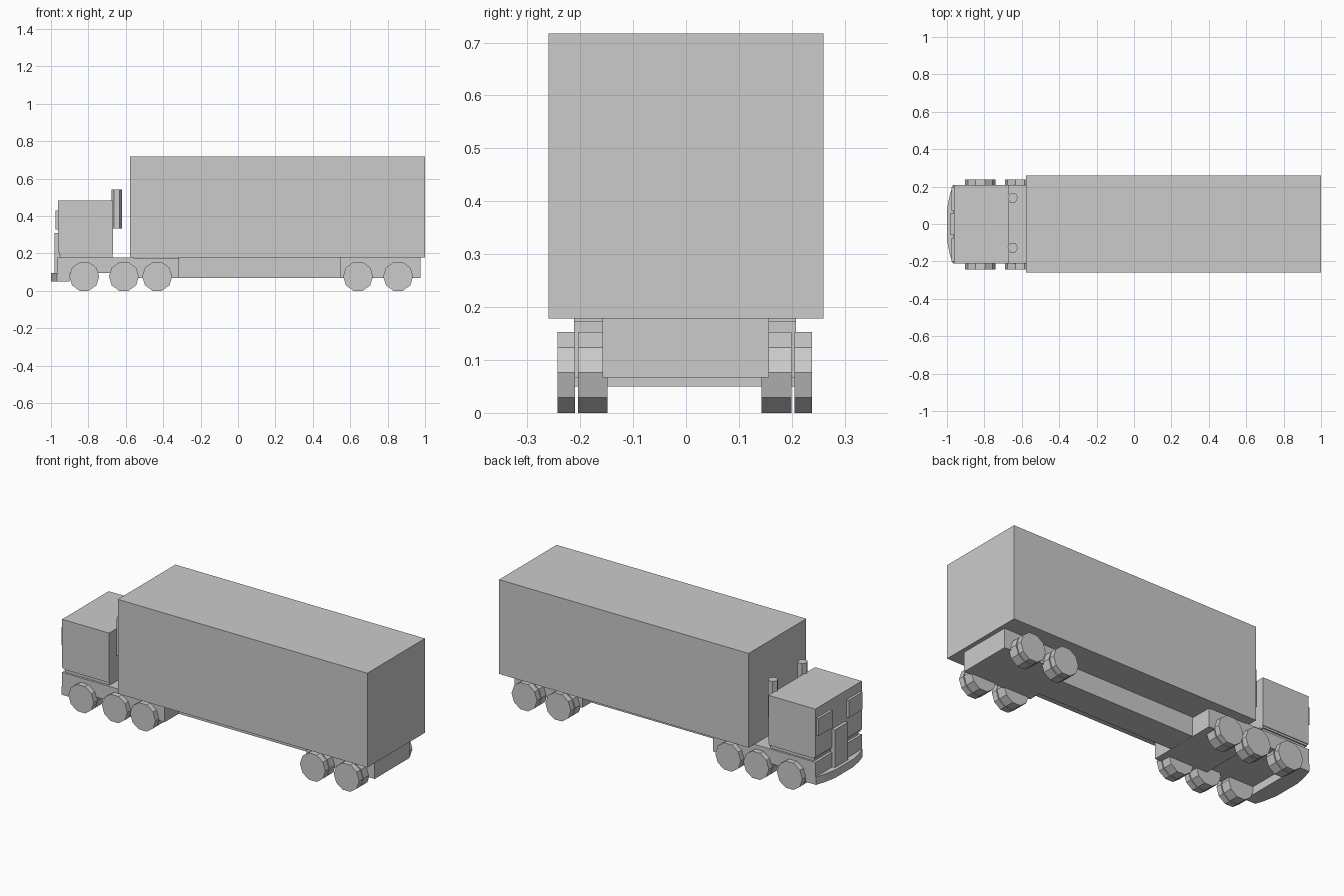
import bpy, bmesh, math

if "Cube" in bpy.data.objects:
    bpy.data.objects.remove(bpy.data.objects["Cube"])


def prism(name, pts, z0, z1):
    """Extrude a closed xy outline from z0 to z1."""
    bm = bmesh.new()
    base = bm.faces.new([bm.verts.new((x, y, z0)) for x, y in pts])
    top = bmesh.ops.extrude_face_region(bm, geom=[base])["geom"]
    bmesh.ops.translate(bm, vec=(0, 0, z1 - z0),
                        verts=[v for v in top if isinstance(v, bmesh.types.BMVert)])
    bmesh.ops.recalc_face_normals(bm, faces=bm.faces)
    me = bpy.data.meshes.new(name)
    bm.to_mesh(me)
    bm.free()
    ob = bpy.data.objects.new(name, me)
    bpy.context.collection.objects.link(ob)
    return ob


def box(name, x0, x1, y0, y1, z0, z1):
    return prism(name, [(x0, y0), (x1, y0), (x1, y1), (x0, y1)], z0, z1)


def ring(sides, r, cx=0, cy=0):
    return [(cx + r * math.cos(2 * math.pi * i / sides),
             cy + r * math.sin(2 * math.pi * i / sides)) for i in range(sides)]


# Trailer: cargo box, centre beam, rear axle block
box("cargo_box", -0.578, 1.0, -0.26, 0.26, 0.178, 0.717)
box("trailer_beam", -0.32, 0.55, -0.088, 0.08, 0.068, 0.178)
box("rear_axle_block", 0.545, 0.975, -0.158, 0.157, 0.067, 0.178)

# Tractor chassis
box("chassis", -0.965, -0.56, -0.212, 0.208, 0.095, 0.178)
box("drive_axle_block", -0.60, -0.315, -0.212, 0.208, 0.067, 0.174)

# Cab on a slightly inset neck
box("cab_neck", -0.95, -0.672, -0.20, 0.197, 0.178, 0.198)
box("cab_sill", -0.957, -0.668, -0.207, 0.204, 0.195, 0.206)
box("cab", -0.963, -0.667, -0.212, 0.208, 0.206, 0.482)

# Front details
box("grille", -0.982, -0.955, -0.06, 0.058, 0.06, 0.31)
for side, y0, y1 in (("left", -0.2, -0.075), ("right", 0.072, 0.197)):
    box("windscreen_" + side, -0.977, -0.96, y0, y1, 0.328, 0.428)

# Curved bumper
prism("bumper", [(-0.90, -0.212), (-0.968, -0.212), (-0.985, -0.16), (-1.0, -0.085),
                 (-1.0, 0.082), (-0.985, 0.155), (-0.968, 0.208), (-0.90, 0.208)],
      0.05, 0.095)

# Exhaust stacks
for y in (-0.127, 0.14):
    prism("exhaust", ring(6, 0.028, -0.648, y), 0.333, 0.542)

# Ten-sided double wheels
for x in (-0.822, -0.61, -0.432, 0.642, 0.856):
    for y0, y1 in ((-0.243, -0.21), (-0.204, -0.148), (0.143, 0.199), (0.205, 0.238)):
        w = prism("wheel", ring(10, 0.0804), -y1, -y0)
        w.rotation_euler = (math.pi / 2, 0, 0)
        w.location = (x, 0, 0.0765)
